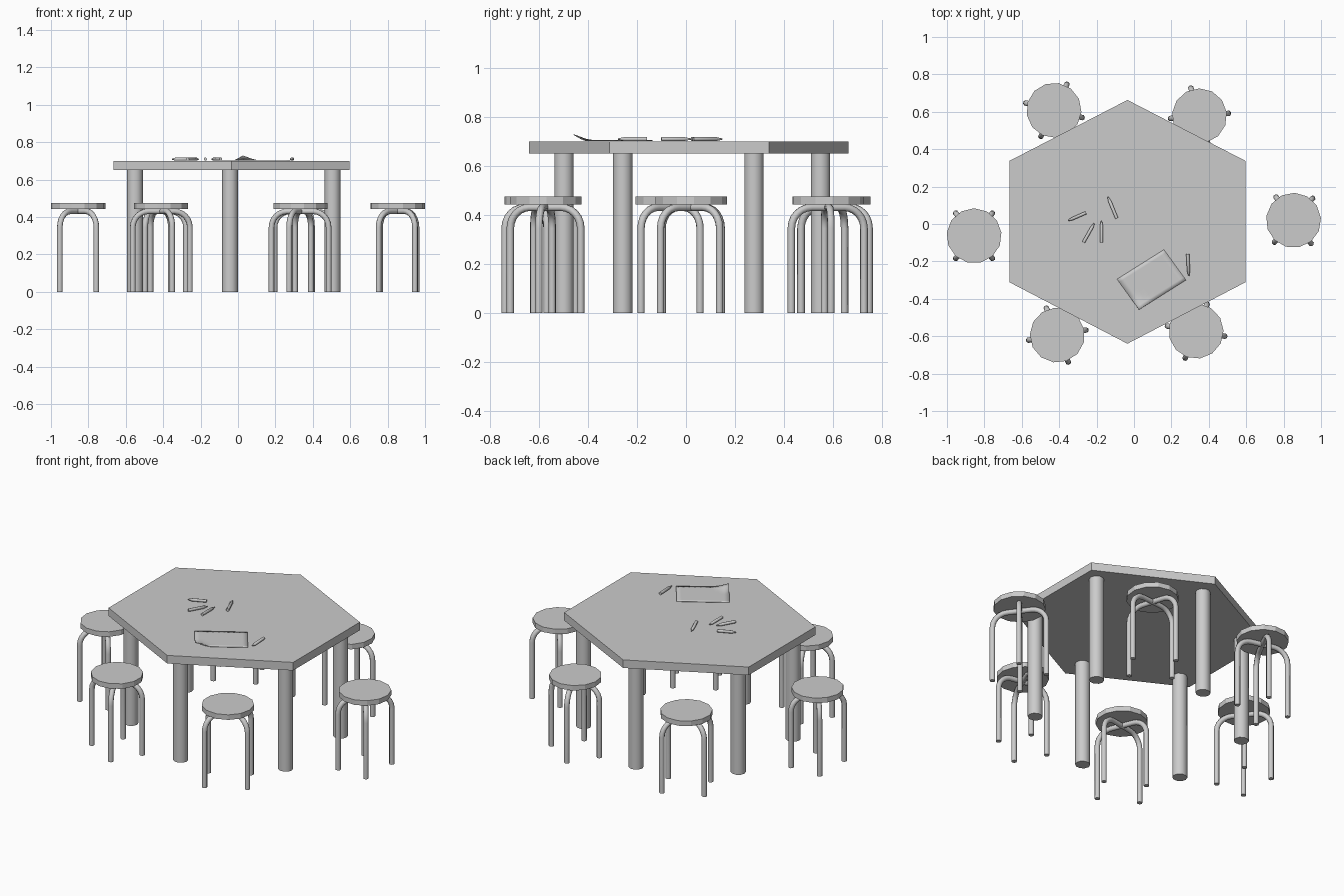
import bpy, bmesh
from math import sin, cos, pi, radians
from mathutils import Vector

if "Cube" in bpy.data.objects:
    bpy.data.objects.remove(bpy.data.objects["Cube"])


def finish(name, bm, smooth=False):
    bmesh.ops.recalc_face_normals(bm, faces=bm.faces)
    me = bpy.data.meshes.new(name)
    bm.to_mesh(me)
    bm.free()
    ob = bpy.data.objects.new(name, me)
    bpy.context.collection.objects.link(ob)
    if smooth:
        bpy.ops.object.select_all(action='DESELECT')
        ob.select_set(True)
        bpy.context.view_layer.objects.active = ob
        bpy.ops.object.shade_smooth_by_angle(angle=radians(50))
    return ob


def prism(name, points, z0, z1, smooth=False):
    bm = bmesh.new()
    base = bm.faces.new([bm.verts.new((x, y, z0)) for x, y in points])
    top = bmesh.ops.extrude_face_region(bm, geom=[base], use_keep_orig=True)
    verts = [v for v in top['geom'] if isinstance(v, bmesh.types.BMVert)]
    bmesh.ops.translate(bm, verts=verts, vec=(0, 0, z1 - z0))
    return finish(name, bm, smooth)


def ngon(cx, cy, rx, ry, n, start=0.0):
    return [(cx + rx * cos(start + 2 * pi * i / n),
             cy + ry * sin(start + 2 * pi * i / n)) for i in range(n)]


def sweep(name, path, radii, side, n=8):
    """Tube along a path lying in the plane whose normal is 'side'."""
    bm = bmesh.new()
    rings = []
    for i, p in enumerate(path):
        t = (path[min(i + 1, len(path) - 1)] - path[max(i - 1, 0)]).normalized()
        up = side.cross(t)
        rings.append([bm.verts.new(p + radii[i] * (cos(2 * pi * (k + .5) / n) * side
                                                   + sin(2 * pi * (k + .5) / n) * up))
                      for k in range(n)])
    for a, b in zip(rings, rings[1:]):
        for k in range(n):
            bm.faces.new((a[k], a[(k + 1) % n], b[(k + 1) % n], b[k]))
    bm.faces.new(rings[0])
    bm.faces.new(rings[-1])
    return finish(name, bm, True)


# Hexagonal table top and its six round legs
prism("table_top", [(-0.035, 0.663), (-0.665, 0.338), (-0.665, -0.312),
                    (-0.035, -0.64), (0.595, -0.312), (0.595, 0.338)], 0.65, 0.70)
for i, (x, y) in enumerate([(-0.551, -0.258), (-0.551, 0.277), (0.505, -0.258),
                            (0.505, 0.277), (-0.043, -0.498), (-0.043, 0.549)]):
    prism(f"table_leg_{i + 1}", ngon(x, y, 0.043, 0.041, 10), 0, 0.652, True)


# Stools: round seat on two crossing bent arches
def stool(i, cx, cy, axis):
    prism(f"stool_seat_{i}", ngon(cx, cy, 0.147, 0.147, 13, radians(axis)), 0.443, 0.474)
    reach, bend, z_top = 0.155, 0.085, 0.430
    half = [(reach, 0.0)]
    for k in range(7):
        a = k / 6 * pi / 2
        half.append((reach - bend + bend * cos(a), z_top - bend + bend * sin(a)))
    profile = half + [(-u, z) for u, z in reversed(half)]
    for j, off in enumerate((-39, 39)):
        a = radians(axis + off)
        path = [Vector((cx + u * cos(a), cy + u * sin(a), z)) for u, z in profile]
        sweep(f"stool_{i}_leg_arch_{j + 1}", path, [0.0155] * len(path),
              Vector((-sin(a), cos(a), 0)))


for i, spec in enumerate([(-0.855, -0.063, 90), (0.853, 0.02, 88), (-0.428, 0.608, 24.5),
                          (0.35, 0.578, 146), (-0.41, -0.594, 151), (0.332, -0.573, 29)]):
    stool(i + 1, *spec)

# Crayons: straight body with tapered tip (blunt end -> tip)
for i, (x0, y0, x1, y1) in enumerate([(-0.257, 0.06, -0.353, 0.018),
                                      (-0.27, -0.098, -0.212, 0.005),
                                      (-0.174, -0.10, -0.174, 0.018),
                                      (-0.092, 0.03, -0.14, 0.147),
                                      (0.287, -0.16, 0.293, -0.277)]):
    a, b = Vector((x0, y0, 0.709)), Vector((x1, y1, 0.709))
    d = (b - a).normalized()
    sweep(f"crayon_{i + 1}", [a, a.lerp(b, 0.8), a.lerp(b, 0.81), b],
          [0.009, 0.009, 0.008, 0.003], Vector((-d.y, d.x, 0)))

# Paper sheet with one corner curling up
corner = Vector((0.027, -0.458, 0.703))
u, v = Vector((0.251, 0.158, 0)), Vector((-0.118, 0.163, 0))
bm = bmesh.new()
N = 10
grid = [[None] * (N + 1) for _ in range(N + 1)]
for i in range(N + 1):
    for j in range(N + 1):
        s, t = i / N, j / N
        lift = max(0.0, 1 - (s * 1.5 + t) / 0.4)
        grid[i][j] = bm.verts.new(corner + u * s + v * t + Vector((0, 0, 0.024 * lift)))
for i in range(N):
    for j in range(N):
        bm.faces.new((grid[i][j], grid[i + 1][j], grid[i + 1][j + 1], grid[i][j + 1]))
paper = finish("paper_sheet", bm, True)
mod = paper.modifiers.new("thickness", 'SOLIDIFY')
mod.thickness = 0.003
mod.offset = 0
